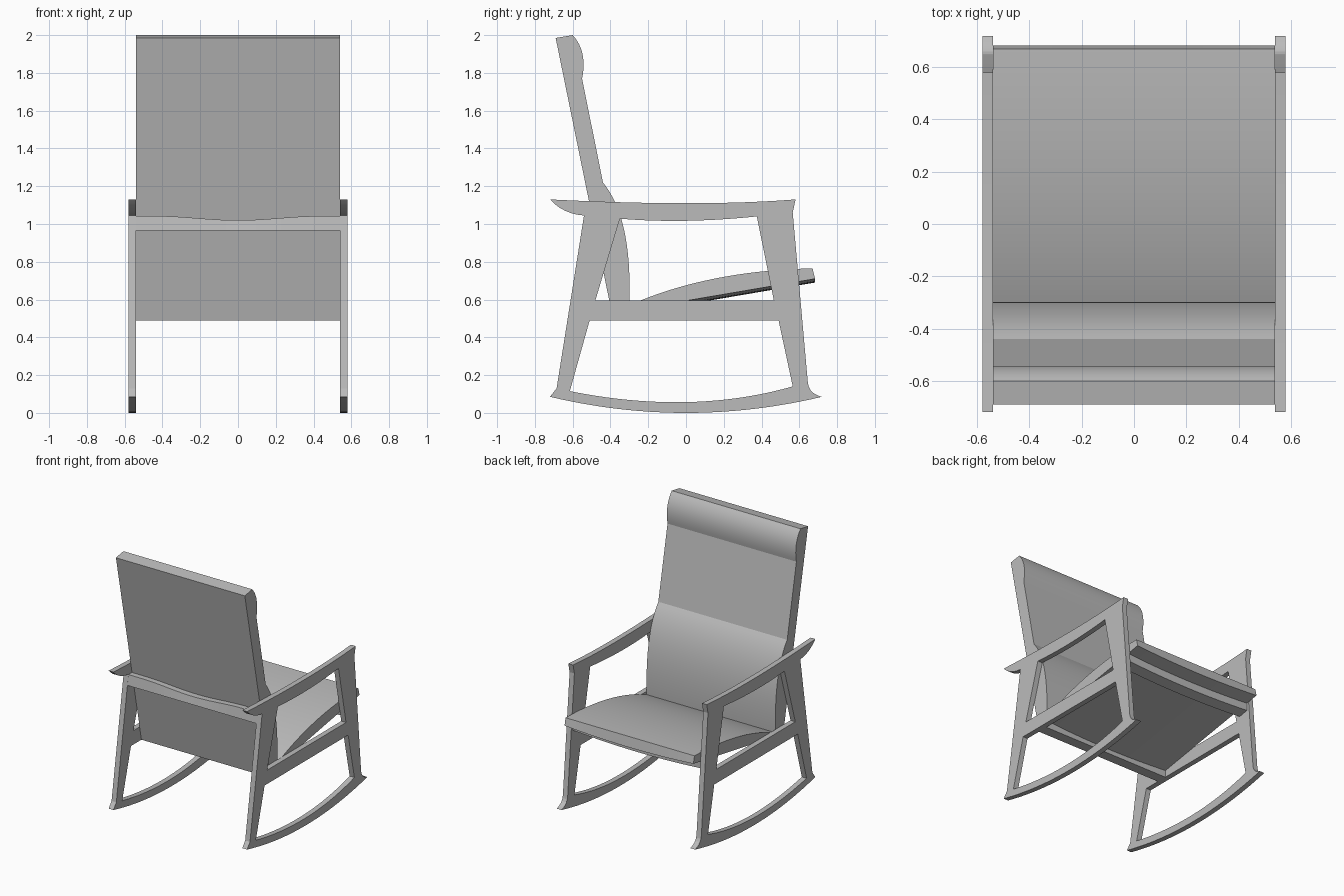
import bpy, bmesh, math
from mathutils import Matrix

cube = bpy.data.objects.get("Cube")
if cube:
    bpy.data.objects.remove(cube, do_unlink=True)

# One plain grey for the whole chair
grey = bpy.data.materials.new("plain_grey")
grey.use_nodes = True
grey.diffuse_color = (0.5, 0.5, 0.5, 1)
bsdf = next(n for n in grey.node_tree.nodes if n.type == 'BSDF_PRINCIPLED')
bsdf.inputs["Base Color"].default_value = (0.5, 0.5, 0.5, 1)

HALF = 0.54      # half width between the side frames
THICK = 0.04     # side frame thickness


def arc(a, mid, b, n=12):
    """Parabolic arc from a to b that passes through mid."""
    c = [2 * mid[i] - (a[i] + b[i]) / 2 for i in (0, 1)]
    pts = []
    for k in range(n + 1):
        t = k / n
        pts.append(tuple((1 - t) ** 2 * a[i] + 2 * t * (1 - t) * c[i] + t * t * b[i]
                         for i in (0, 1)))
    return pts


def add_object(name, mesh):
    mesh.materials.clear()
    mesh.materials.append(grey)
    obj = bpy.data.objects.new(name, mesh)
    bpy.context.collection.objects.link(obj)
    return obj


def smooth(obj):
    bpy.ops.object.select_all(action='DESELECT')
    obj.select_set(True)
    bpy.context.view_layer.objects.active = obj
    bpy.ops.object.shade_smooth_by_angle(angle=math.radians(15))


def cross_part(name, profile, segments=1, shift=None):
    """Sweep a (y, z) profile across x; shift(i, u) lowers point i at u in -1..1."""
    bm = bmesh.new()
    rings = []
    for s in range(segments + 1):
        u = 2 * s / segments - 1
        rings.append([bm.verts.new((u * HALF, y, z - (shift(i, u) if shift else 0)))
                      for i, (y, z) in enumerate(profile)])
    n = len(profile)
    for a, b in zip(rings, rings[1:]):
        for i in range(n):
            j = (i + 1) % n
            bm.faces.new((a[i], a[j], b[j], b[i]))
    bm.faces.new(rings[0])
    bm.faces.new(rings[-1][::-1])
    bmesh.ops.recalc_face_normals(bm, faces=bm.faces)
    mesh = bpy.data.meshes.new(name)
    bm.to_mesh(mesh)
    bm.free()
    obj = add_object(name, mesh)
    smooth(obj)
    return obj


# Side frames: outline with two openings
outline = (arc((-0.72, 1.13), (0, 1.11), (0.58, 1.13))
           + [(0.565, 1.06)]
           + arc((0.645, 0.16), (0.667, 0.112), (0.72, 0.085), 5)
           + arc((0.72, 0.085), (0, 0), (-0.72, 0.085), 24)[1:]
           + [(-0.685, 0.13)]
           + arc((-0.54, 1.045), (-0.64, 1.07), (-0.72, 1.13), 6)[:-1])
lower_opening = ([(-0.51, 0.49), (0.49, 0.49)]
                 + arc((0.565, 0.14), (0, 0.057), (-0.615, 0.115), 20))
upper_opening = ([(-0.48, 0.595), (0.465, 0.595)]
                 + arc((0.375, 1.04), (0, 1.017), (-0.35, 1.028), 10))

curve = bpy.data.curves.new("frame_outline", 'CURVE')
curve.dimensions = '2D'
curve.fill_mode = 'BOTH'
curve.extrude = THICK / 2
for loop in (outline, lower_opening, upper_opening):
    spline = curve.splines.new('POLY')
    spline.points.add(len(loop) - 1)
    for point, (y, z) in zip(spline.points, loop):
        point.co = (y, z, 0, 1)
    spline.use_cyclic_u = True
outline_obj = bpy.data.objects.new("frame_outline", curve)
bpy.context.collection.objects.link(outline_obj)
bpy.context.view_layer.update()
flat = outline_obj.evaluated_get(bpy.context.evaluated_depsgraph_get())
frame_mesh = bpy.data.meshes.new_from_object(flat)
bpy.data.objects.remove(outline_obj, do_unlink=True)

# Stand the frame up: outline x runs along y, outline y runs along z
frame_mesh.transform(Matrix(((0, 0, 1, 0), (1, 0, 0, 0), (0, 1, 0, 0), (0, 0, 0, 1))))
bm = bmesh.new()
bm.from_mesh(frame_mesh)
bmesh.ops.remove_doubles(bm, verts=bm.verts, dist=0.0005)
bmesh.ops.recalc_face_normals(bm, faces=bm.faces)
bm.to_mesh(frame_mesh)
bm.free()
for side, name in ((1, "left_side_frame"), (-1, "right_side_frame")):
    frame = add_object(name, frame_mesh.copy())
    frame.location.x = side * (HALF + THICK / 2)
    smooth(frame)

# Backrest with head roll and lumbar bulge
cross_part("backrest",
           [(-0.69, 1.985)]
           + arc((-0.6, 2.0), (-0.548, 1.9), (-0.55, 1.77))
           + arc((-0.44, 1.22), (-0.328, 0.97), (-0.3, 0.595), 16)
           + [(-0.305, 0.49), (-0.385, 0.49)])

# Seat: domed wedge whose underside bows down in the middle
seat_top = arc((-0.385, 0.53), (0.1, 0.7), (0.67, 0.765), 18)
seat_profile = seat_top + [(0.683, 0.71), (-0.385, 0.53)][:1] + [(-0.385, 0.528)]
first_under = len(seat_top)
cross_part("seat", seat_profile, 16,
           lambda i, u: 0.02 * (1 - u * u) if i >= first_under else 0)

# Rear top rail with a dipped upper edge
cross_part("rear_top_rail",
           [(-0.552, 0.965), (-0.54, 1.042), (-0.49, 1.042), (-0.49, 0.965)], 24,
           lambda i, u: 0.022 * math.cos(u * math.pi / 1.6) ** 2
           if i in (1, 2) and abs(u) < 0.8 else 0)

# Front rail under the seat, bowed like the seat
cross_part("front_rail",
           [(0.5, 0.62), (0.5, 0.69), (0.58, 0.7), (0.58, 0.635)], 16,
           lambda i, u: 0.02 * (1 - u * u))
